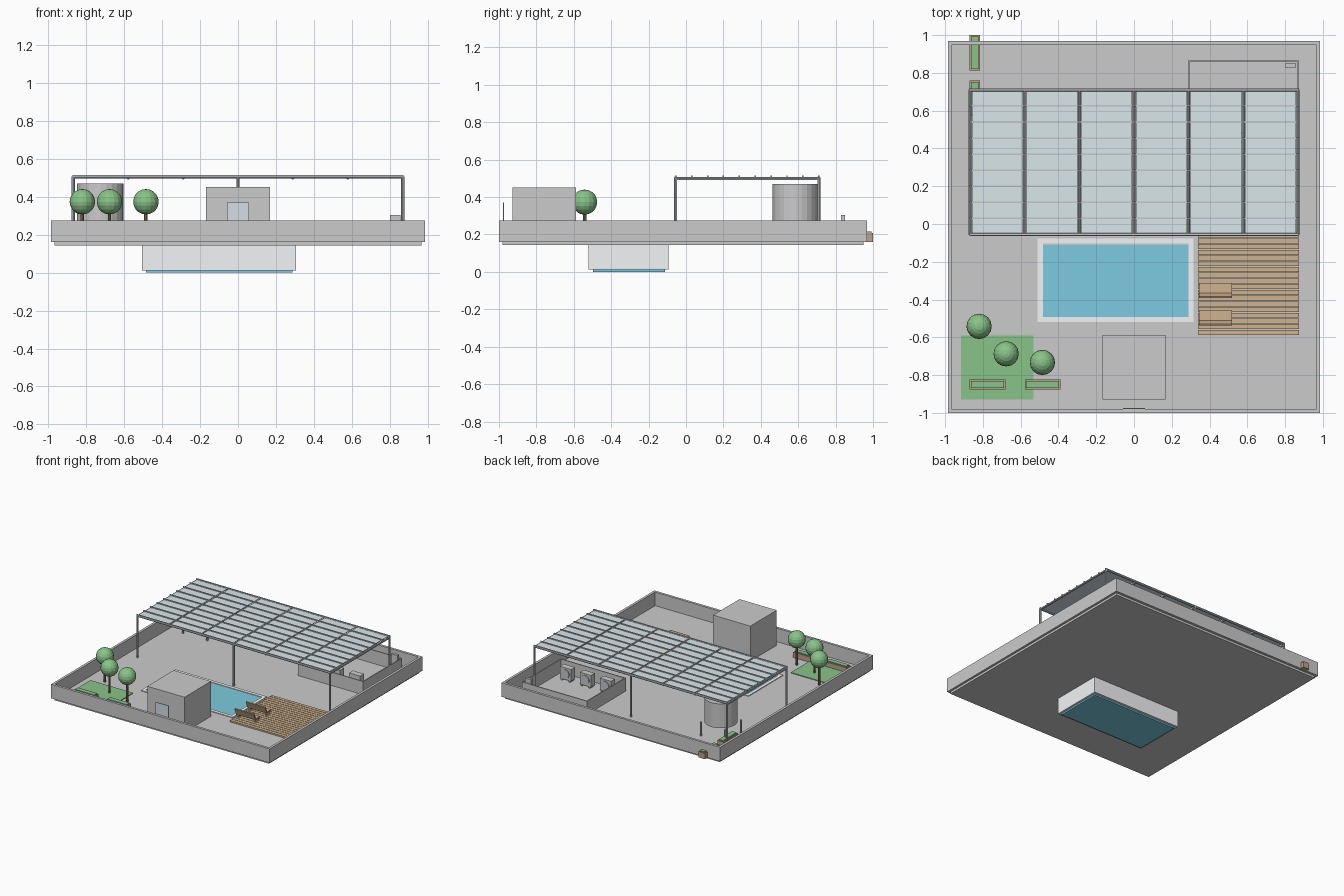
import bpy, math
from mathutils import Vector

if "Cube" in bpy.data.objects:
    bpy.data.objects.remove(bpy.data.objects["Cube"])

MATS = {}
COLORS = {
    "glass": (0.70, 0.80, 0.83, 1), "green": (0.25, 0.55, 0.25, 1),
    "wood": (0.62, 0.45, 0.28, 1), "trunk": (0.28, 0.18, 0.12, 1),
    "water": (0.20, 0.60, 0.75, 1), "white": (0.9, 0.91, 0.93, 1),
    "steel": (0.55, 0.57, 0.6, 1), "door": (0.68, 0.73, 0.78, 1),
    "planter": (0.5, 0.36, 0.26, 1),
}


def finish(ob, name, color):
    ob.name = name
    if color:
        if color not in MATS:
            MATS[color] = bpy.data.materials.new(color)
            MATS[color].diffuse_color = COLORS[color]
        ob.data.materials.append(MATS[color])
    return ob


def box(name, x0, x1, y0, y1, z0, z1, color=None):
    bpy.ops.mesh.primitive_cube_add(size=1)
    ob = bpy.context.object
    ob.location = ((x0 + x1) / 2, (y0 + y1) / 2, (z0 + z1) / 2)
    ob.scale = (x1 - x0, y1 - y0, z1 - z0)
    return finish(ob, name, color)


def rod(name, a, b, r, color=None, sides=8):
    a, b = Vector(a), Vector(b)
    d = b - a
    bpy.ops.mesh.primitive_cylinder_add(vertices=sides, radius=r, depth=d.length,
                                        location=(a + b) / 2)
    ob = bpy.context.object
    ob.rotation_euler = d.to_track_quat('Z', 'Y').to_euler()
    return finish(ob, name, color)


def frame(name, x0, x1, y0, y1, z0, z1, t, color=None):
    box(name + "_front", x0, x1, y0, y0 + t, z0, z1, color)
    box(name + "_back", x0, x1, y1 - t, y1, z0, z1, color)
    box(name + "_left", x0, x0 + t, y0 + t, y1 - t, z0, z1, color)
    box(name + "_right", x1 - t, x1, y0 + t, y1 - t, z0, z1, color)


F = 0.164  # floor level

# Roof slab and parapet
box("roof_slab", -0.967, 0.967, -0.982, 0.948, 0.143, F)
frame("parapet", -0.985, 0.985, -1.0, 0.968, F - 0.003, 0.275, 0.02)

# Pool hanging below the slab
frame("pool_wall", -0.505, 0.305, -0.52, -0.093, 0.012, F, 0.02, "white")
box("pool_water", -0.485, 0.288, -0.498, -0.112, 0, F + 0.001, "water")
frame("pool_rim", -0.51, 0.315, -0.52, -0.077, F, F + 0.006, 0.027, "white")

# Stair cabin and door panel
box("cabin", -0.168, 0.168, -0.928, -0.588, F, 0.45)
box("door", -0.058, 0.058, -0.979, -0.974, F, 0.37, "door")

# Wooden deck of boards
N = 18
step = 0.545 / N
for i in range(N):
    y = -0.587 + i * step
    box("deck_board", 0.338, 0.873, y, y + step - 0.004, F, F + 0.012, "wood")

# Two benches on the deck
for y in (-0.312, -0.458):
    box("bench_seat", 0.344, 0.519, y - 0.055, y, 0.2, 0.21, "wood")
    for x in (0.35, 0.5):
        box("bench_leg", x, x + 0.012, y - 0.05, y - 0.005, F + 0.012, 0.2, "wood")
    back = box("bench_back", 0.344, 0.519, y - 0.069, y - 0.061, 0.198, 0.258, "wood")
    back.rotation_euler.x = math.radians(22)

# Lawn and trees
box("lawn", -0.917, -0.532, -0.928, -0.59, F, F + 0.006, "green")
for x, y in ((-0.82, -0.542), (-0.677, -0.687), (-0.485, -0.733)):
    rod("tree_trunk", (x, y, F), (x, y, 0.33), 0.009, "trunk")
    bpy.ops.mesh.primitive_uv_sphere_add(segments=16, ring_count=10, radius=0.067,
                                         location=(x, y, 0.373))
    finish(bpy.context.object, "tree_crown", "green")

# Long planters, front and back
for x0, x1, y0, y1 in ((-0.87, -0.68, -0.875, -0.823), (-0.578, -0.39, -0.875, -0.823),
                       (-0.87, -0.815, 0.813, 1.0), (-0.87, -0.815, 0.573, 0.76)):
    frame("planter", x0, x1, y0, y1, F - 0.004, 0.208, 0.007, "planter")
    box("planter_hedge", x0 + 0.007, x1 - 0.007, y0 + 0.007, y1 - 0.007,
        F - 0.004, 0.216, "green")

# Pergola: posts, beams, glass columns and purlins
Y0, Y1, X = -0.055, 0.71, 0.868
for y in (Y0, Y1):
    for x in (-X, 0, X):
        rod("pergola_post", (x, y, F), (x, y, 0.505), 0.008, "steel")
    rod("eave_beam", (-X, y, 0.503), (X, y, 0.503), 0.008, "steel")
for i in range(7):
    x = -X + i * X / 3
    rod("cross_beam", (x, Y0, 0.498), (x, Y1, 0.498), 0.008, "steel")
    if i < 6:
        box("glass_panel", x + 0.01, x + X / 3 - 0.01, Y0 + 0.008, Y1 - 0.008,
            0.503, 0.508, "glass")
for i in range(10):
    y = Y0 + (Y1 - Y0) * i / 9
    box("purlin", -0.873, 0.873, y - 0.004, y + 0.004, 0.506, 0.515, "steel")

# Water tank on four legs
tx, ty = -0.725, 0.585
rod("water_tank", (tx, ty, 0.272), (tx, ty, 0.47), 0.122, None, 24)
for sx in (-1, 1):
    for sy in (-1, 1):
        x, y = tx + sx * 0.11, ty + sy * 0.1
        rod("tank_leg", (x, y, F), (x, y, 0.275), 0.009, "steel")

# Equipment yard with cooling units and control box
frame("yard_wall", 0.286, 0.873, 0.365, 0.865, F, 0.272, 0.008)
for x in (0.39, 0.57, 0.75):
    box("cooling_unit", x - 0.05, x + 0.05, 0.43, 0.48, F + 0.012, 0.272)
    rod("cooling_fan", (x, 0.478, 0.224), (x, 0.488, 0.224), 0.036, "steel", 16)
    for s in (-0.035, 0.035):
        box("unit_foot", x + s - 0.006, x + s + 0.006, 0.43, 0.48, F, F + 0.012, "steel")
box("control_box", 0.80, 0.857, 0.828, 0.85, F, 0.303)

for m in bpy.data.materials:
    if m.users and not m.is_grease_pencil:
        m.use_nodes = True
        m.node_tree.nodes["Principled BSDF"].inputs["Base Color"].default_value = m.diffuse_color
